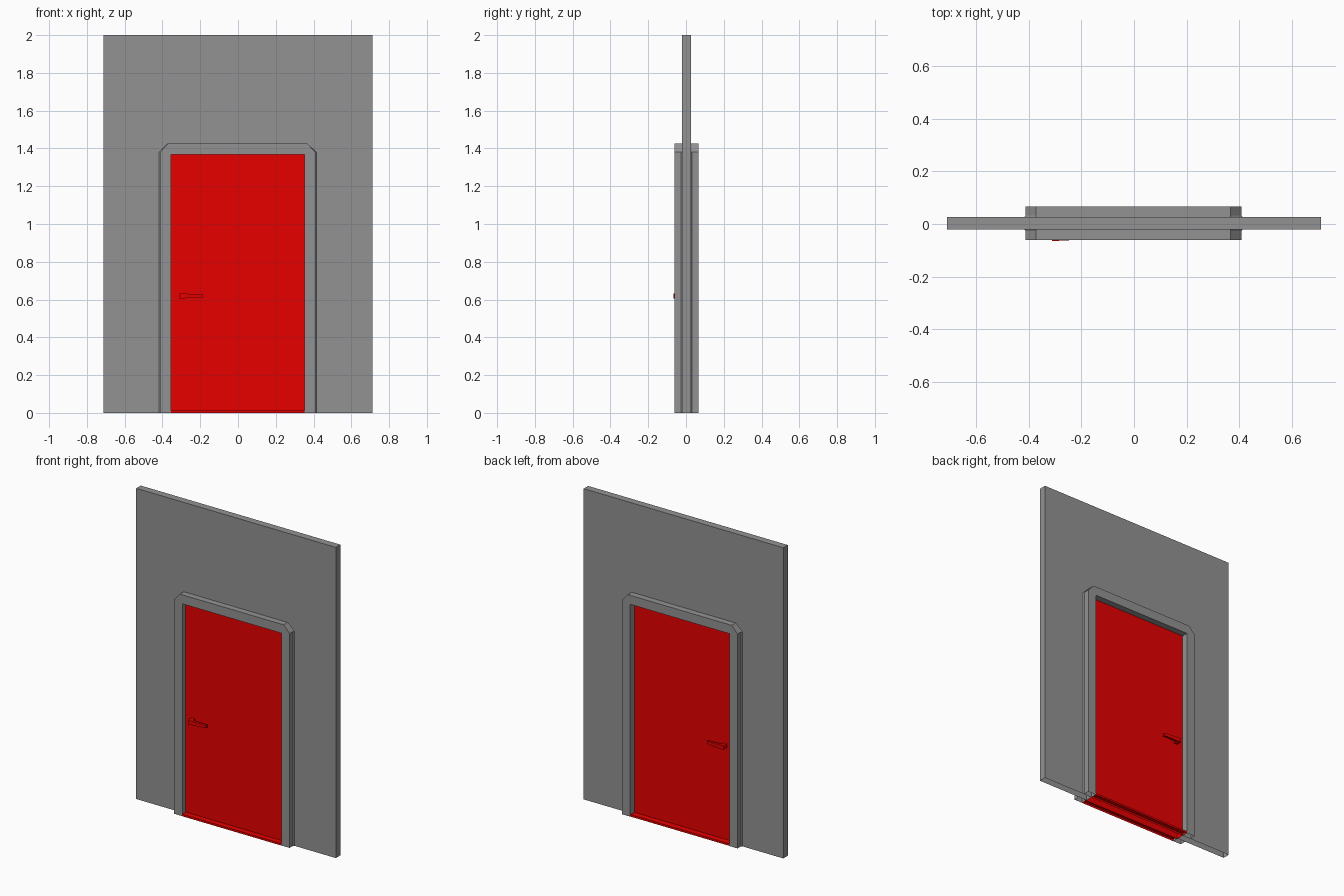
import bpy, bmesh

if "Cube" in bpy.data.objects:
    bpy.data.objects.remove(bpy.data.objects["Cube"])


def material(name, color):
    m = bpy.data.materials.new(name)
    m.diffuse_color = color
    m.use_nodes = True
    m.node_tree.nodes["Principled BSDF"].inputs["Base Color"].default_value = m.diffuse_color
    return m


RED = material("red_paint", (0.8, 0.0, 0.0, 1))
GREY = material("grey_paint", (0.29, 0.29, 0.29, 1))
CX = -0.002   # doorway centre line


def loft(name, rings, mat):
    """Solid through matching rings of 3D points; left open where it meets z = 0."""
    bm = bmesh.new()
    loops = [[bm.verts.new(p) for p in r] for r in rings]
    n = len(loops[0])
    for a, b in zip(loops, loops[1:]):
        for i in range(n):
            j = (i + 1) % n
            bm.faces.new((a[i], a[j], b[j], b[i]))
    bm.faces.new(loops[0][::-1])
    bm.faces.new(loops[-1])
    bmesh.ops.recalc_face_normals(bm, faces=bm.faces)
    ground = [f for f in bm.faces if all(v.co.z < 1e-5 for v in f.verts)]
    bmesh.ops.delete(bm, geom=ground, context='FACES')
    me = bpy.data.meshes.new(name)
    bm.to_mesh(me)
    bm.free()
    ob = bpy.data.objects.new(name, me)
    bpy.context.collection.objects.link(ob)
    me.materials.append(mat)
    return ob


def arch(y, half, top, chamfer, inner_half, inner_top, cx):
    """Upside-down U outline at depth y."""
    left = [(cx - half, 0), (cx - half, top - chamfer)]
    right = [(cx + half, top - chamfer), (cx + half, 0)]
    if chamfer:
        left.append((cx - 0.37, top))
        right.insert(0, (cx + 0.37, top))
    inner = [(CX + inner_half, 0), (CX + inner_half, inner_top),
             (CX - inner_half, inner_top), (CX - inner_half, 0)]
    return [(x, y, z) for x, z in left + right + inner]


def box(name, x0, x1, y0, y1, z0, z1, mat):
    return loft(name, [[(x0, y, z0), (x1, y, z0), (x1, y, z1), (x0, y, z1)]
                       for y in (y0, y1)], mat)


# Wall with a doorway
loft("wall", [arch(y, 0.711, 2.0, 0, 0.353, 1.367, 0)
              for y in (-0.02, 0.026)], GREY)

# Chamfered door frame on each face, flaring slightly where it meets the wall
for side, depths in (
        ("front", ((-0.06, 0.411), (-0.026, 0.411), (-0.02, 0.417))),
        ("back", ((0.026, 0.417), (0.032, 0.411), (0.066, 0.411)))):
    loft(side + "_door_frame",
         [arch(y, h, 1.425, 0.045, 0.353, 1.367, CX) for y, h in depths], GREY)

# Door leaf
box("door", CX - 0.353, CX + 0.353, -0.025, 0.025, 0.0, 1.367, RED)

# Sill strips in front of and behind the door
box("front_sill", CX - 0.353, CX + 0.353, -0.061, -0.025, 0.0, 0.013, RED)
box("back_sill", CX - 0.353, CX + 0.353, 0.025, 0.064, 0.0, 0.013, RED)


# Handles: a post at the door plus a tapering lever, on both sides
def section(x, y0, y1, half):
    return [(x, y0, 0.619 - half), (x, y1, 0.619 - half),
            (x, y1, 0.619 + half), (x, y0, 0.619 + half)]


for side, s in (("front", -1), ("back", 1)):
    box(side + "_handle_post", -0.31, -0.288, s * 0.02, s * 0.052,
        0.607, 0.631, RED)
    loft(side + "_handle_lever",
         [section(-0.311, s * 0.046, s * 0.065, 0.0135),
          section(-0.23, s * 0.046, s * 0.061, 0.010),
          section(-0.188, s * 0.044, s * 0.057, 0.009)], RED)
